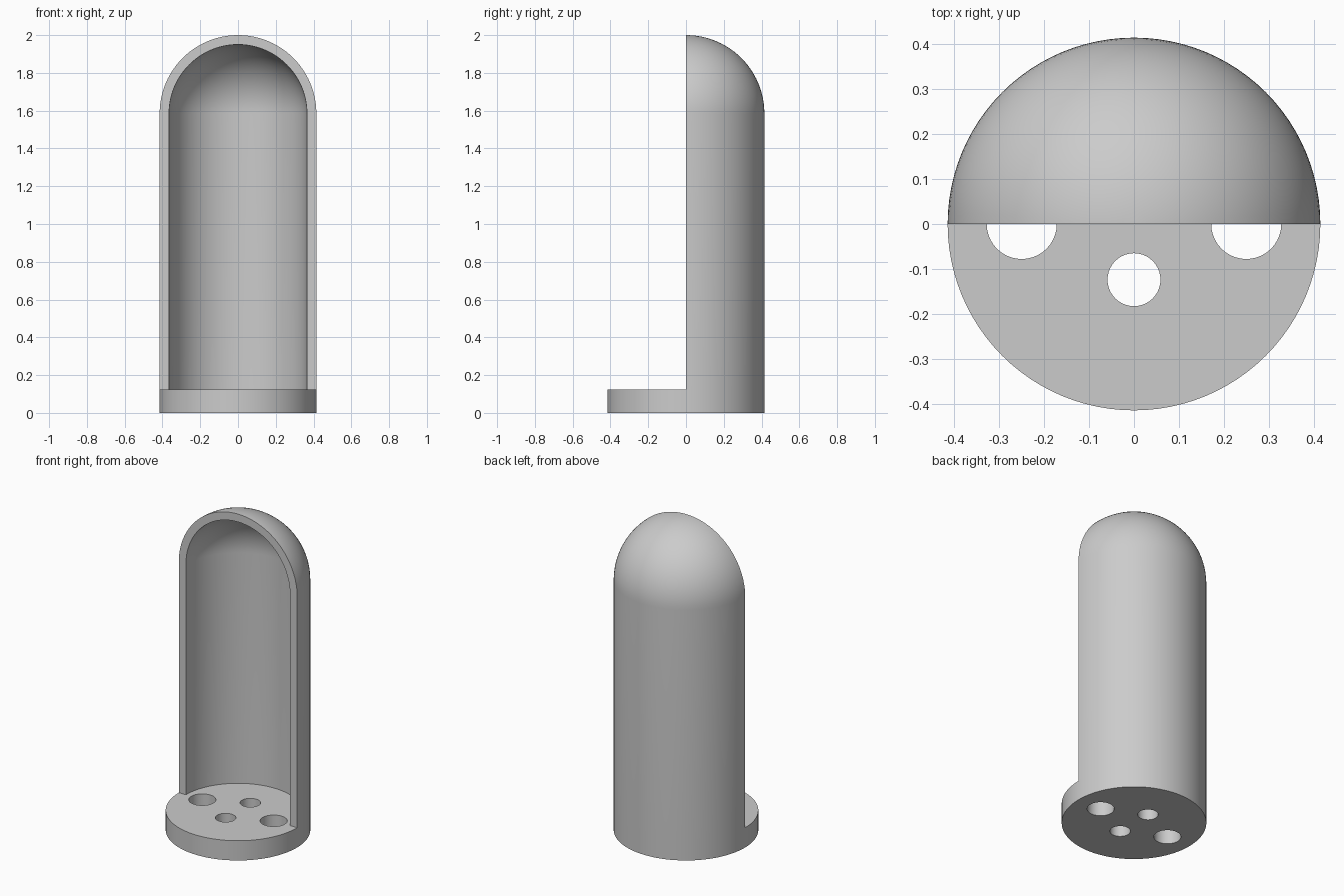
import bpy, bmesh
from math import sin, cos, pi, radians
from mathutils import Matrix, Vector

RADIUS, INNER = 0.415, 0.365
BASE_TOP, HEIGHT = 0.125, 2.0
DOME_Z = HEIGHT - RADIUS

cube = bpy.data.objects.get("Cube")
if cube:
    bpy.data.objects.remove(cube, do_unlink=True)

grey = bpy.data.materials.new("plain_grey")
grey.use_nodes = True
colour = (0.6, 0.6, 0.6, 1)
grey.diffuse_color = colour
grey.node_tree.nodes["Principled BSDF"].inputs["Base Color"].default_value = colour


def finish(bm, name):
    bmesh.ops.recalc_face_normals(bm, faces=bm.faces[:])
    mesh = bpy.data.meshes.new(name)
    bm.to_mesh(mesh)
    bm.free()
    mesh.materials.append(grey)
    obj = bpy.data.objects.new(name, mesh)
    bpy.context.collection.objects.link(obj)
    bpy.ops.object.select_all(action="DESELECT")
    obj.select_set(True)
    bpy.context.view_layer.objects.active = obj
    bpy.ops.object.shade_smooth_by_angle(angle=radians(30))


# Base disc: outline and four round holes, filled and extruded
bm = bmesh.new()
circles = [(0, 0, RADIUS, 96)]
for side in (-1, 1):
    circles += [(side * 0.25, 0, 0.078, 40), (0, side * 0.124, 0.059, 40)]
for x, y, r, count in circles:
    bmesh.ops.create_circle(bm, segments=count, radius=r,
                            matrix=Matrix.Translation((x, y, 0)))
bmesh.ops.triangle_fill(bm, use_beauty=True, edges=bm.edges[:],
                        normal=Vector((0, 0, 1)))
top = bmesh.ops.extrude_face_region(bm, geom=bm.faces[:])["geom"]
bmesh.ops.translate(bm, vec=(0, 0, BASE_TOP),
                    verts=[v for v in top if isinstance(v, bmesh.types.BMVert)])
finish(bm, "base_disc")

# Half shell: wall and dome profile revolved half a turn, cut face filled
bm = bmesh.new()
STEPS = 24
arc = [i * pi / 2 / STEPS for i in range(STEPS + 1)]
outer = [(RADIUS * sin(a), DOME_Z + RADIUS * cos(a)) for a in arc]
inner = [(INNER * sin(a), DOME_Z + INNER * cos(a)) for a in reversed(arc)]
profile = outer + [(RADIUS, BASE_TOP), (INNER, BASE_TOP)] + inner
verts = [bm.verts.new((x, 0, z)) for x, z in profile]
edges = [bm.edges.new(pair) for pair in zip(verts, verts[1:])]
bmesh.ops.spin(bm, geom=verts + edges, cent=(0, 0, 0), axis=(0, 0, 1),
               angle=pi, steps=48)
bmesh.ops.remove_doubles(bm, verts=bm.verts[:], dist=0.0005)
rim = [e for e in bm.edges if e.is_boundary]
bmesh.ops.edgeloop_fill(bm, edges=rim)
finish(bm, "domed_half_shell")
